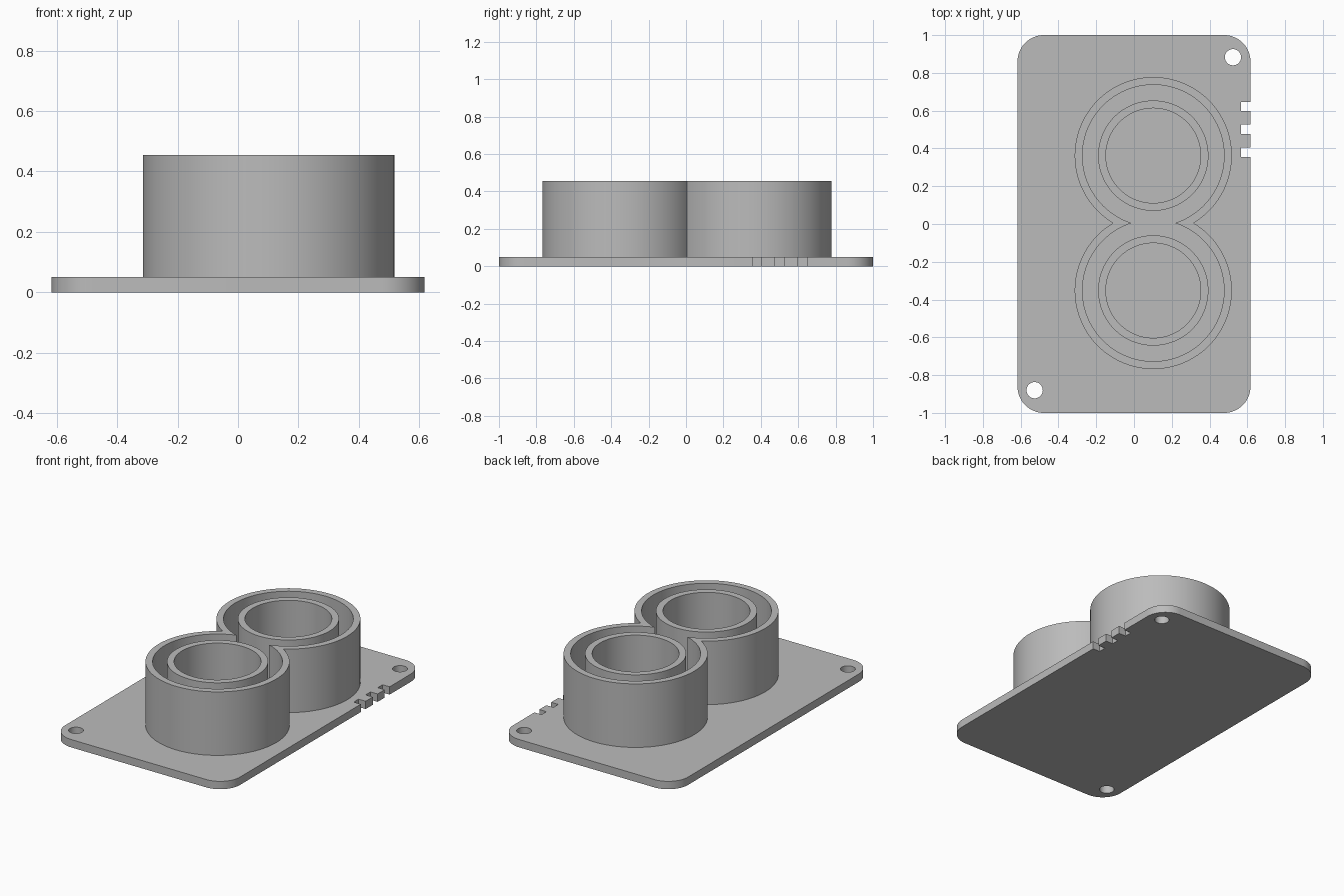
import bpy, bmesh
from math import pi, sin, cos, acos, radians

cube = bpy.data.objects.get("Cube")
if cube:
    bpy.data.objects.remove(cube, do_unlink=True)

grey = bpy.data.materials.new("plain grey")
grey.use_nodes = True
grey.diffuse_color = (0.5, 0.5, 0.5, 1)
grey.node_tree.nodes["Principled BSDF"].inputs["Base Color"].default_value = grey.diffuse_color


def arc(cx, cy, r, start, end, steps):
    angles = [start + (end - start) * i / steps for i in range(steps + 1)]
    return [(cx + r * cos(a), cy + r * sin(a)) for a in angles]


def circle(cx, cy, r, steps=96):
    return arc(cx, cy, r, 0, 2 * pi, steps)[:-1]


def extrude_outlines(name, outlines, z0, z1):
    """Fill nested outlines (inner ones become holes) and extrude them."""
    curve = bpy.data.curves.new(name, 'CURVE')
    curve.dimensions = '2D'
    curve.fill_mode = 'BOTH'
    curve.extrude = (z1 - z0) / 2
    for points in outlines:
        spline = curve.splines.new('POLY')
        spline.points.add(len(points) - 1)
        for p, (x, y) in zip(spline.points, points):
            p.co = (x, y, 0, 1)
        spline.use_cyclic_u = True
    helper = bpy.data.objects.new(name + " outline", curve)
    mesh = bpy.data.meshes.new_from_object(helper)
    bpy.data.objects.remove(helper)
    bpy.data.curves.remove(curve)

    bm = bmesh.new()
    bm.from_mesh(mesh)
    bmesh.ops.remove_doubles(bm, verts=bm.verts, dist=1e-5)
    bmesh.ops.translate(bm, verts=bm.verts, vec=(0, 0, (z0 + z1) / 2))
    bmesh.ops.recalc_face_normals(bm, faces=bm.faces)
    bm.to_mesh(mesh)
    bm.free()
    mesh.materials.clear()
    mesh.materials.append(grey)
    obj = bpy.data.objects.new(name, mesh)
    bpy.context.collection.objects.link(obj)
    bpy.ops.object.select_all(action='DESELECT')
    obj.select_set(True)
    bpy.context.view_layer.objects.active = obj
    bpy.ops.object.shade_smooth_by_angle(angle=radians(30))
    return obj


# Base plate: rounded corners, three edge notches, two screw holes
W, L, R, T = 0.617, 1.0, 0.14, 0.05
outline = arc(W - R, R - L, R, -pi / 2, 0, 16)
for i in range(3):
    y0 = 0.356 + 0.1205 * i
    y1 = y0 + 0.049
    outline += [(W, y0), (W - 0.05, y0), (W - 0.05, y1), (W, y1)]
for cx, cy, a in ((W - R, L - R, 0), (R - W, L - R, pi / 2), (R - W, R - L, pi)):
    outline += arc(cx, cy, R, a, a + pi / 2, 16)
holes = [circle(0.524, 0.883, 0.043, 40), circle(-0.526, -0.88, 0.043, 40)]
extrude_outlines("base_plate", [outline] + holes, 0, T)

# Cups: centre, half spacing and top height
CX, CY, HALF, TOP = 0.102, 0.005, 0.357, 0.455


def figure_eight(r):
    """Outline of two overlapping circles joined into one."""
    waist = acos(HALF / r)
    reach = pi - waist
    upper = arc(CX, CY + HALF, r, pi / 2 - reach, pi / 2 + reach, 96)
    lower = arc(CX, CY - HALF, r, -pi / 2 - reach, -pi / 2 + reach, 96)
    return upper[:-1] + lower[:-1]


# Shared outer wall
extrude_outlines("outer_wall", [figure_eight(0.416), figure_eight(0.375)], T - 0.01, TOP)

# Inner tubes
for name, side in (("back", 1), ("front", -1)):
    y = CY + side * HALF
    extrude_outlines(name + "_inner_tube", [circle(CX, y, 0.292), circle(CX, y, 0.251)],
                     T - 0.01, TOP)
